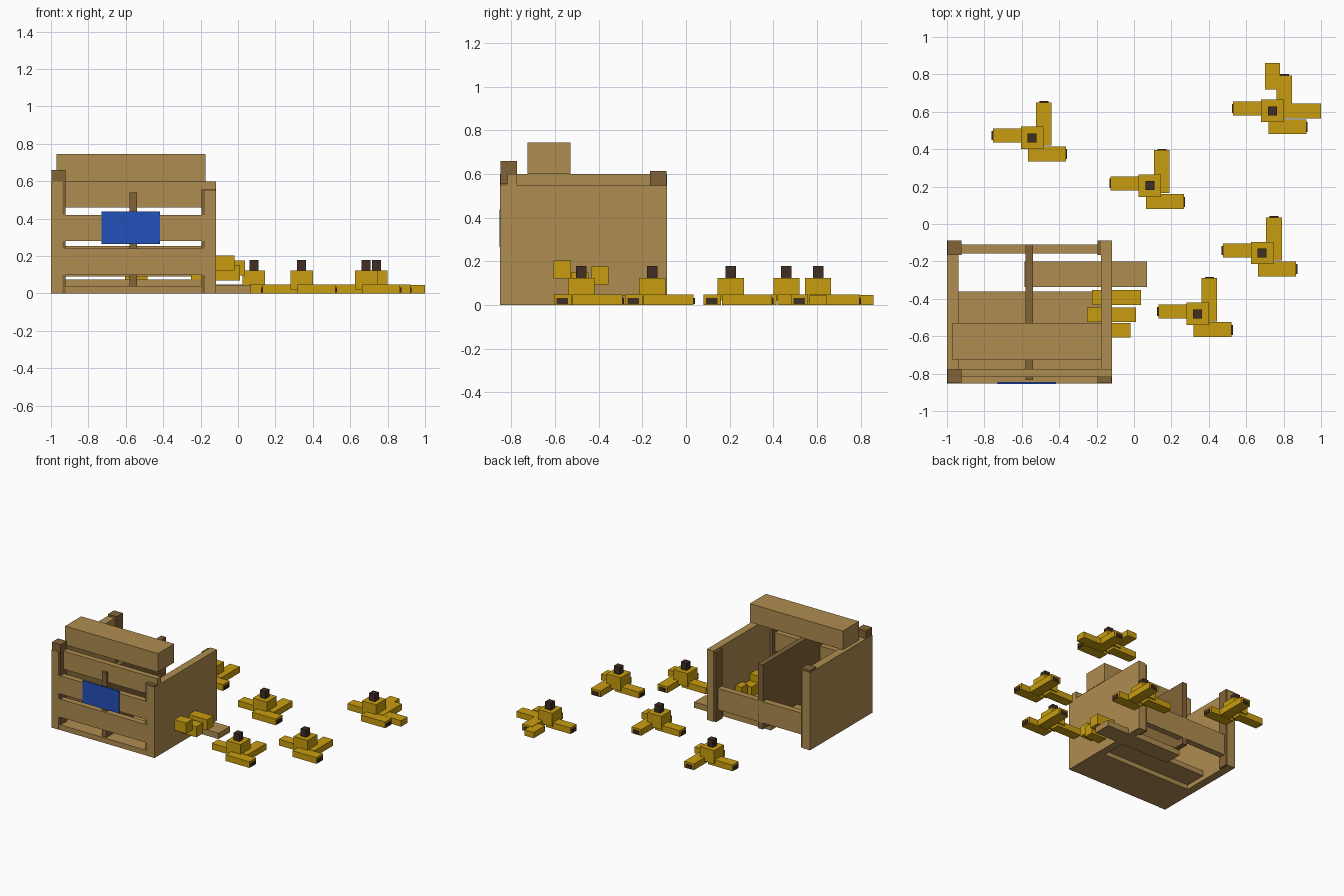
import bpy
import bmesh
from mathutils import Matrix, Vector

cube = bpy.data.objects.get("Cube")
if cube:
    bpy.data.objects.remove(cube, do_unlink=True)


def material(name, rgb):
    m = bpy.data.materials.new(name)
    m.use_nodes = True
    m.diffuse_color = (*rgb, 1)
    m.node_tree.nodes["Principled BSDF"].inputs["Base Color"].default_value = (*rgb, 1)
    return m


LIGHT = material("light_wood", (0.43, 0.262, 0.08))
DARK = material("dark_wood", (0.225, 0.127, 0.04))
GOLD = material("banana_yellow", (0.584, 0.337, 0.005))
STEM = material("stem_brown", (0.051, 0.026, 0.017))
BLUE = material("label_blue", (0.017, 0.08, 0.485))


def box(name, mat, x, y, z):
    """Box spanning the (low, high) ranges x, y and z."""
    low, high = (Vector(v) for v in zip(x, y, z))
    bm = bmesh.new()
    place = Matrix.Translation((low + high) / 2) @ Matrix.Diagonal((*(high - low), 1))
    bmesh.ops.create_cube(bm, size=1, matrix=place)
    mesh = bpy.data.meshes.new(name)
    bm.to_mesh(mesh)
    bm.free()
    mesh.materials.append(mat)
    ob = bpy.data.objects.new(name, mesh)
    bpy.context.collection.objects.link(ob)
    return ob


# Crate extents
L, R, F, B = -1.0, -0.118, -0.852, -0.087

# Side walls
box("right_wall", LIGHT, (L, L + 0.062), (F, B), (0, 0.6))
box("left_wall", LIGHT, (R - 0.058, R), (F, B), (0, 0.547))

# Corner posts of uneven height, set just inside the wall faces
POST, IN = 0.078, 0.002
for name, left, back, top in (("right_front_post", False, False, 0.66),
                              ("right_back_post", False, True, 0.615),
                              ("left_front_post", True, False, 0.557),
                              ("left_back_post", True, True, 0.54)):
    x = (R - POST, R - IN) if left else (L + IN, L + POST)
    y = (B - POST, B - IN) if back else (F + IN, F + POST)
    box(name, DARK, x, y, (0.002, top))

# Front planks, back plank and lid board
for name, z in (("front_plank_low", 0.1), ("front_plank_middle", 0.28)):
    box(name, LIGHT, (L, R), (F, F + 0.045), (z, z + 0.14))
box("front_plank_top", LIGHT, (L + 0.03, R), (-0.818, -0.775), (0.46, 0.6))
box("back_plank", LIGHT, (L + 0.03, R - 0.03), (-0.158, -0.11), (0.09, 0.255))
box("lid_board", LIGHT, (-0.97, -0.175), (-0.727, -0.53), (0.6, 0.745))

# Floor planks and the loose board poking out of the side
box("floor_front", LIGHT, (L + IN, R - IN), (F + IN, -0.53), (0, 0.04))
box("floor_back", LIGHT, (-0.94, -0.176), (-0.53, -0.36), (0.035, 0.075))
box("loose_board", LIGHT, (-0.585, 0.07), (-0.337, -0.2), (0, 0.045))

# Middle divider and front label
box("divider", DARK, (-0.58, -0.54), (-0.835, -0.11), (0.04, 0.54))
box("label", BLUE, (-0.73, -0.418), (F - 0.003, F + 0.006), (0.265, 0.437))


def banana_bunch(name, cx, cy):
    """Three bananas around a crown, each with a dark tip, and a stem."""
    def part(label, mat, x, y, z):
        box(f"{name}_{label}", mat, (cx + x[0], cx + x[1]), (cy + y[0], cy + y[1]), z)

    flat, tip = (0, 0.048), (0.004, 0.032)
    part("banana_right", GOLD, (-0.21, 0.0), (-0.025, 0.05), flat)
    part("tip_right", STEM, (-0.217, -0.209), (-0.012, 0.037), tip)
    part("banana_back", GOLD, (0.022, 0.105), (-0.04, 0.19), flat)
    part("tip_back", STEM, (0.04, 0.088), (0.189, 0.197), tip)
    part("banana_left", GOLD, (-0.022, 0.182), (-0.125, -0.045), flat)
    part("tip_left", STEM, (0.181, 0.188), (-0.113, -0.06), tip)
    part("crown", GOLD, (-0.06, 0.06), (-0.06, 0.06), (0.02, 0.123))
    part("stem", STEM, (-0.024, 0.024), (-0.024, 0.024), (0.123, 0.18))


for i, (x, y) in enumerate(((-0.545, 0.46), (0.085, 0.205), (0.685, -0.155),
                            (0.34, -0.48), (0.74, 0.605)), 1):
    banana_bunch(f"bunch_{i}", x, y)

# Loose bananas beside the last bunch
box("loose_banana_back", GOLD, (0.7, 0.78), (0.72, 0.86), (0, 0.046))
box("loose_banana_left", GOLD, (0.78, 1.0), (0.565, 0.643), (0, 0.046))

# Bananas poking out through the crate's side
for i, (x, y, z) in enumerate(((-0.225, -0.433, 0.095), (-0.25, -0.525, 0.07),
                               (-0.28, -0.607, 0.122)), 1):
    box(f"crate_banana_{i}", GOLD, (x, x + 0.262), (y, y + 0.079), (z, z + 0.082))
